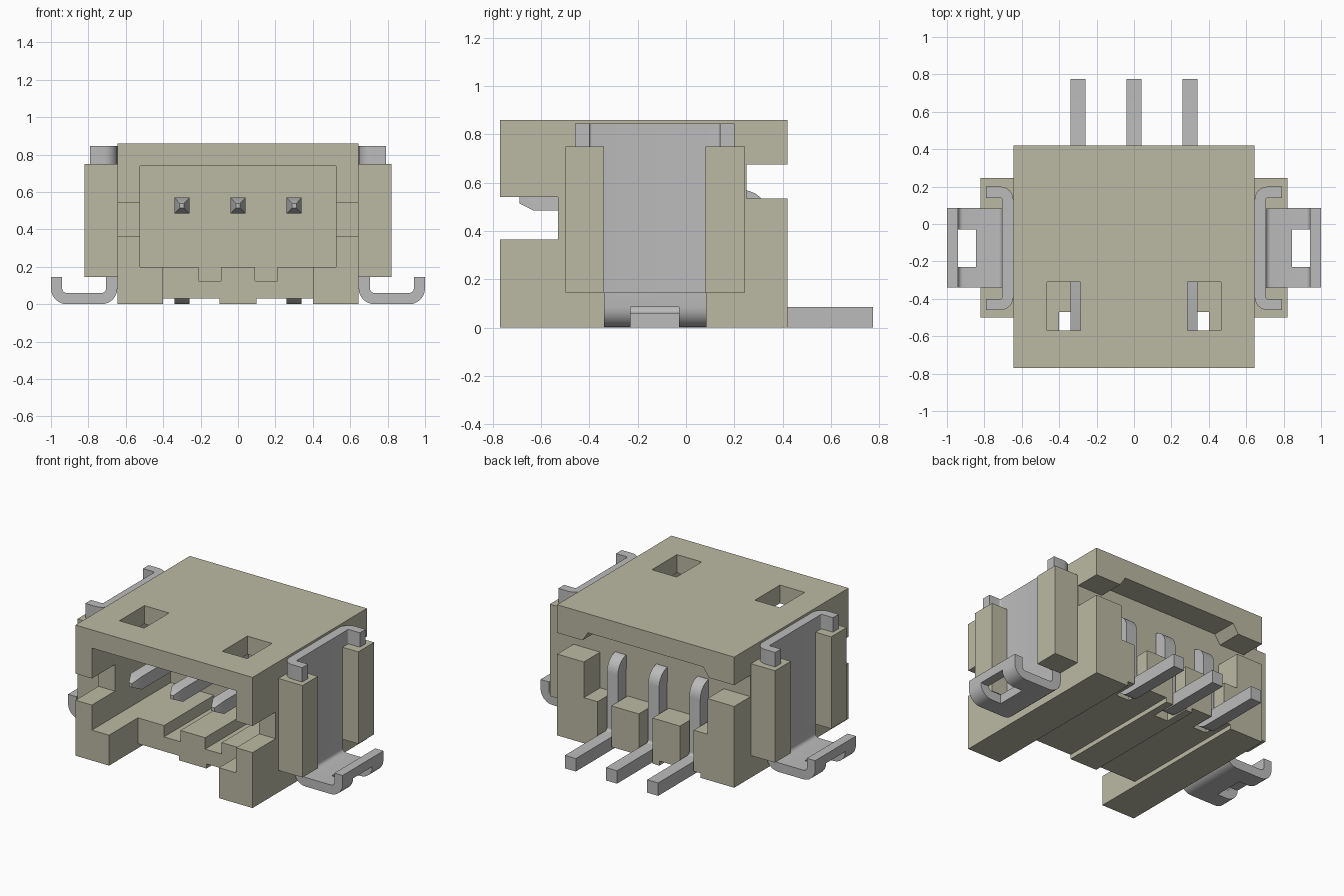
import bpy, bmesh, math
from mathutils import Vector

cube = bpy.data.objects.get("Cube")
if cube:
    bpy.data.objects.remove(cube, do_unlink=True)


def material(name, rgb):
    m = bpy.data.materials.new(name)
    m.use_nodes = True
    m.diffuse_color = (*rgb, 1)
    bsdf = m.node_tree.nodes["Principled BSDF"]
    bsdf.inputs["Base Color"].default_value = (*rgb, 1)
    bsdf.inputs["Roughness"].default_value = 0.6
    return m


PLASTIC = material("olive beige plastic", (0.50, 0.485, 0.37))
METAL = material("grey metal", (0.50, 0.50, 0.505))


def prism(name, outline, axis, lo, hi, mat, tip=None):
    """Extrude a 2D outline along an axis; tip tapers the face with the lowest y."""
    place = {"x": lambda a, b, d: (d, a, b),
             "y": lambda a, b, d: (a, d, b),
             "z": lambda a, b, d: (a, b, d)}[axis]
    bm = bmesh.new()
    base = bm.faces.new([bm.verts.new(place(a, b, lo)) for a, b in outline])
    ext = bmesh.ops.extrude_face_region(bm, geom=[base], use_keep_orig=True)
    shift = Vector(place(0, 0, hi - lo))
    bmesh.ops.translate(bm, vec=shift, verts=[v for v in ext["geom"] if isinstance(v, bmesh.types.BMVert)])
    bmesh.ops.recalc_face_normals(bm, faces=bm.faces[:])
    if tip:
        length, scale = tip
        face = min(bm.faces, key=lambda f: f.calc_center_median().y)
        c = face.calc_center_median()
        face = bmesh.ops.extrude_discrete_faces(bm, faces=[face])["faces"][0]
        for v in face.verts:
            v.co = c + (v.co - c) * scale + Vector((0, -length, 0))
        bmesh.ops.recalc_face_normals(bm, faces=bm.faces[:])
    me = bpy.data.meshes.new(name)
    bm.to_mesh(me)
    bm.free()
    me.materials.append(mat)
    ob = bpy.data.objects.new(name, me)
    bpy.context.collection.objects.link(ob)
    return ob


def box(name, x, y, z, mat=PLASTIC):
    x = sorted(x)
    rect = [(x[0], y[0]), (x[1], y[0]), (x[1], y[1]), (x[0], y[1])]
    return prism(name, rect, "z", z[0], z[1], mat)


def cut(ob, cutters):
    """Subtract the cutters, bake the result and drop the cutters."""
    for c in cutters:
        c.hide_render = True
        mod = ob.modifiers.new("cut", "BOOLEAN")
        mod.operation, mod.solver, mod.object = "DIFFERENCE", "EXACT", c
    bpy.context.view_layer.update()
    dg = bpy.context.evaluated_depsgraph_get()
    me = bpy.data.meshes.new_from_object(ob.evaluated_get(dg))
    ob.modifiers.clear()
    ob.data = me
    for c in cutters:
        bpy.data.objects.remove(c, do_unlink=True)


def ribbon(path, r, t, steps=6):
    """Outline of a strip of thickness t along a path with rounded right-angle corners."""
    p = [Vector(q) for q in path]
    d = [(b - a).normalized() for a, b in zip(p, p[1:])]
    pts = [(p[0], d[0])]
    for i in range(1, len(p) - 1):
        c = p[i] - d[i - 1] * r + d[i] * r
        for k in range(steps + 1):
            a = math.pi / 2 * k / steps
            ca, sa = math.cos(a), math.sin(a)
            pts.append((c - d[i] * r * ca + d[i - 1] * r * sa, d[i - 1] * ca + d[i] * sa))
    pts.append((p[-1], d[-1]))
    side = [[q + Vector((-n.y, n.x)) * s * t / 2 for q, n in pts] for s in (1, -1)]
    return [tuple(q) for q in side[0] + side[1][::-1]]


def smooth(ob):
    bpy.ops.object.select_all(action="DESELECT")
    ob.select_set(True)
    bpy.context.view_layer.objects.active = ob
    bpy.ops.object.shade_smooth_by_angle(angle=math.radians(30))


# Housing: block with mating cavity, floor recess and rear opening
housing = box("housing", (-0.645, 0.645), (-0.77, 0.42), (0, 0.86))
BACK = 0.05
cutters = [
    box("cavity", (-0.525, 0.525), (-0.9, BACK), (0.2, 0.74)),
    box("floor_recess", (-0.4, 0.4), (-0.9, -0.47), (-0.1, 0.3)),
    box("rear_gap", (-0.8, 0.8), (0.25, 0.6), (0.535, 0.675)),
    box("rear_opening", (-0.45, 0.45), (0.25, 0.6), (0.3, 0.6)),
    prism("roof_relief", [(-0.46, 0.6), (0.46, 0.6), (0.46, 0.675), (0.42, 0.735),
                          (-0.42, 0.735), (-0.46, 0.675)], "y", 0.25, 0.6, PLASTIC),
]
for s in (-1, 1):
    cutters += [
        box("bottom_channel", (s * 0.1, s * 0.4), (-0.9, 0.6), (-0.1, 0.03)),
        box("floor_groove", (s * 0.09, s * 0.21), (-0.6, BACK), (0.125, 0.3)),
        box("side_slot", (s * 0.5, s * 0.7), (-0.9, -0.53), (0.365, 0.54)),
        box("roof_window", (s * 0.285, s * 0.465), (-0.57, -0.31), (0.7, 1.0)),
    ]
for x in (-0.3, 0, 0.3):
    cutters.append(box("pin_slot", (x - 0.05, x + 0.05), (0.25, 0.6), (-0.1, 0.4)))
cut(housing, cutters)

# Contact pins: straight tapered front, bent down behind and out to the solder tail
pin_outline = ribbon([(-0.63, 0.527), (0.295, 0.527), (0.295, 0.043), (0.775, 0.043)], 0.06, 0.085)
for name, x in (("right", -0.3), ("middle", 0), ("left", 0.3)):
    smooth(prism(name + "_pin", pin_outline, "x", x - 0.04, x + 0.04, METAL, tip=(0.06, 0.3)))

# Side ears and the metal hold-down clips they grip
for side, s in (("left", 1), ("right", -1)):
    box(side + "_front_ear", (s * 0.635, s * 0.82), (-0.5, -0.34), (0.145, 0.75))
    box(side + "_rear_ear", (s * 0.635, s * 0.82), (0.08, 0.245), (0.145, 0.75))

    plate = ribbon([(s * 0.79, -0.43), (s * 0.675, -0.43), (s * 0.675, 0.17), (s * 0.79, 0.17)], 0.04, 0.06)
    smooth(prism(side + "_clip_plate", plate, "z", 0.15, 0.845, METAL))

    foot = ribbon([(s * 0.675, 0.15), (s * 0.675, 0.03), (s * 0.97, 0.03), (s * 0.97, 0.145)], 0.055, 0.06)
    foot = prism(side + "_clip_foot", foot, "y", -0.34, 0.085, METAL)
    cut(foot, [box("foot_slot", (s * 0.845, s * 1.1), (-0.23, -0.03), (-0.1, 0.085), METAL)])
    smooth(foot)
